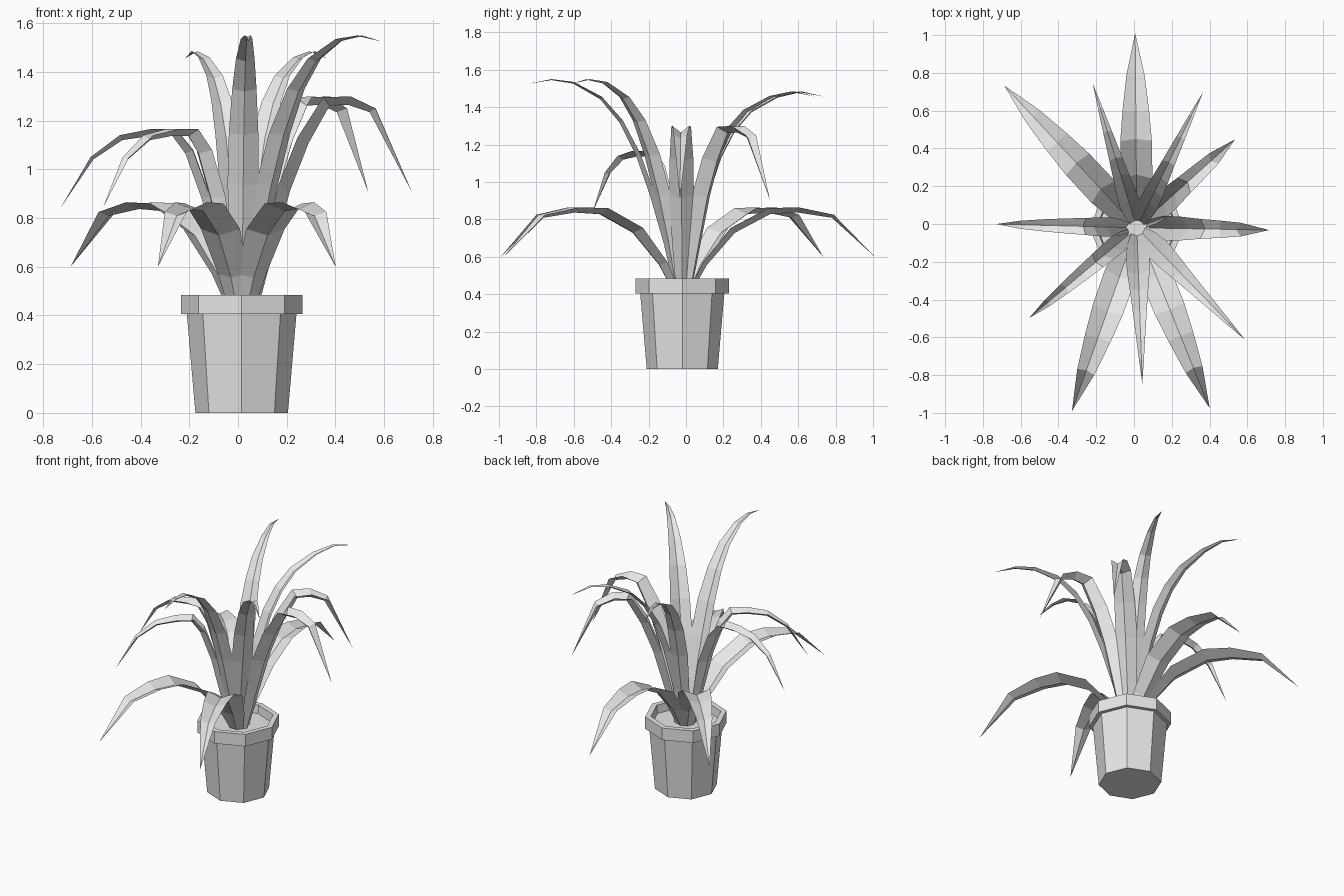
import bpy
import bmesh
import math
from mathutils import Vector

cube = bpy.data.objects.get("Cube")
if cube:
    bpy.data.objects.remove(cube, do_unlink=True)

CENTER = Vector((0.015, -0.02, 0))

grey = bpy.data.materials.new("plain_grey")
grey.use_nodes = True
grey.diffuse_color = (0.8, 0.8, 0.8, 1)
grey.node_tree.nodes["Principled BSDF"].inputs["Base Color"].default_value = (0.8, 0.8, 0.8, 1)


def finish(bm, name):
    mesh = bpy.data.meshes.new(name)
    bm.to_mesh(mesh)
    bm.free()
    mesh.materials.append(grey)
    obj = bpy.data.objects.new(name, mesh)
    obj.location = CENTER
    bpy.context.collection.objects.link(obj)
    return obj


def ring(bm, radius, z, sides=8):
    angles = [math.tau * i / sides for i in range(sides)]
    return [bm.verts.new((radius * math.cos(a), radius * math.sin(a), z)) for a in angles]


def bridge(bm, lower, upper):
    count = len(lower)
    for i in range(count):
        j = (i + 1) % count
        bm.faces.new((lower[i], lower[j], upper[j], upper[i]))


# Eight-sided pot: base, wall, overhanging rim and inner wall
def make_pot():
    bm = bmesh.new()
    profile = [(0.19, 0), (0.225, 0.405), (0.25, 0.405),
               (0.25, 0.485), (0.215, 0.485), (0.21, 0.43)]
    rings = [ring(bm, r, z) for r, z in profile]
    for lower, upper in zip(rings, rings[1:]):
        bridge(bm, lower, upper)
    bm.faces.new(list(reversed(rings[0])))
    finish(bm, "pot")


# Flat soil disc inside the rim
def make_soil():
    bm = bmesh.new()
    bm.faces.new(ring(bm, 0.21, 0.43))
    finish(bm, "soil")


def width_factor(t):
    if t < 0.4:
        return 0.5 + 0.5 * math.sin(math.pi / 2 * t / 0.4)
    return 1 - ((t - 0.4) / 0.6) ** 1.5


# Folded leaf: two raised edges and a lower keel along an arching path
def make_leaf(name, path, half_width, fold, angle):
    points = [Vector(p) for p in path]
    lengths = [0]
    for a, b in zip(points, points[1:]):
        lengths.append(lengths[-1] + (b - a).length)
    out = Vector((math.cos(angle), math.sin(angle), 0))
    side = Vector((-out.y, out.x, 0))
    up = Vector((0, 0, 1))

    bm = bmesh.new()
    rows = []
    last = len(points) - 1
    for i, p in enumerate(points):
        edge = out * p.x + up * p.y
        if i == last:
            rows.append([bm.verts.new(edge)])
            break
        tangent = (points[i + 1] - points[max(i - 1, 0)]).normalized()
        normal = up * tangent.x - out * tangent.y
        w = half_width * width_factor(lengths[i] / lengths[-1])
        rows.append([bm.verts.new(v) for v in
                     (edge + side * w, edge - normal * w * fold, edge - side * w)])
    for a, b in zip(rows, rows[1:]):
        for k in range(2):
            if len(b) == 1:
                bm.faces.new((a[k], a[k + 1], b[0]))
            else:
                bm.faces.new((a[k], a[k + 1], b[k + 1], b[k]))
    finish(bm, name)


# Leaf kinds: arch path (reach, height), half width, fold depth, directions
LEAVES = {
    "low_leaf": ([(.04, .43), (.11, .57), (.26, .755), (.46, .86), (.62, .865),
                  (.81, .825), (1.03, .6)], .088, .4, (90.5, 133, -68, -109.5)),
    "short_leaf": ([(.04, .43), (.08, .65), (.13, .89), (.2, 1.08), (.27, 1.165),
                    (.375, 1.165), (.5, 1.14), (.62, 1.05), (.745, .84)],
                   .052, .7, (-140, 178.5)),
    "drooping_leaf": ([(.04, .43), (.09, .68), (.15, .93), (.23, 1.13), (.335, 1.295),
                       (.445, 1.3), (.55, 1.25), (.7, .905)], .066, .8, (42, -1)),
    "tall_back_leaf": ([(.03, .43), (.07, .68), (.13, .94), (.2, 1.14), (.28, 1.28),
                        (.38, 1.385), (.53, 1.46), (.66, 1.485), (.8, 1.455)],
                       .055, .4, (107, 64)),
    "tall_front_leaf": ([(.03, .43), (.08, .68), (.15, .94), (.225, 1.15), (.32, 1.33),
                         (.43, 1.455), (.58, 1.535), (.7, 1.55), (.825, 1.525)],
                        .064, .4, (-46, -88)),
}

make_pot()
make_soil()
for kind, (path, half_width, fold, directions) in LEAVES.items():
    for n, degrees in enumerate(directions, 1):
        make_leaf(f"{kind}_{n}", path, half_width, fold, math.radians(degrees))
